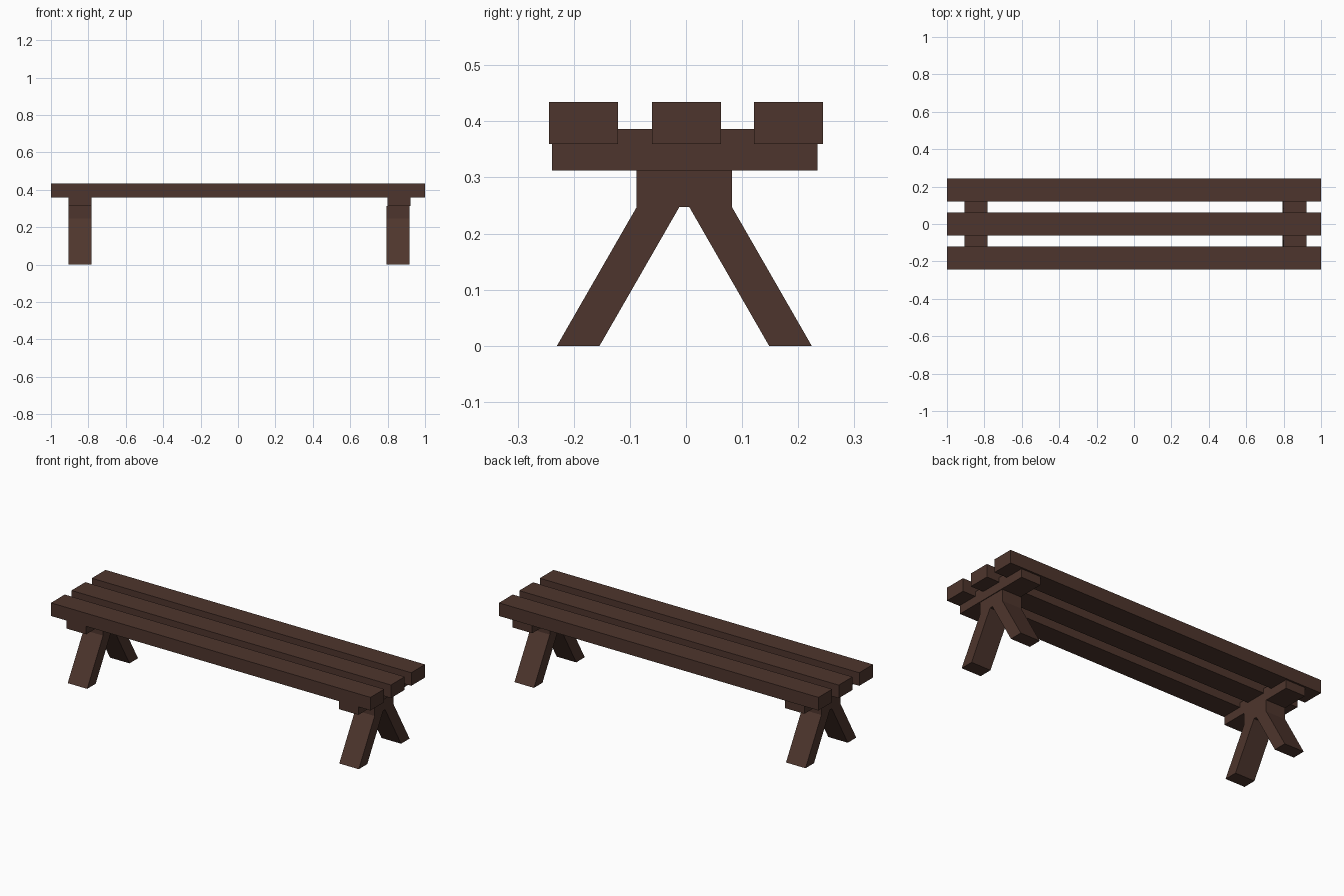
import bpy, bmesh

if "Cube" in bpy.data.objects:
    bpy.data.objects.remove(bpy.data.objects["Cube"])

wood = bpy.data.materials.new("dark_wood")
wood.diffuse_color = (0.076, 0.036, 0.026, 1)
wood.use_nodes = True
wood.node_tree.nodes["Principled BSDF"].inputs["Base Color"].default_value = wood.diffuse_color


def extrude_x(name, profile, x0, x1):
    """Extrude a closed (y, z) profile along x."""
    bm = bmesh.new()
    face = bm.faces.new([bm.verts.new((x0, y, z)) for y, z in profile])
    ext = bmesh.ops.extrude_face_region(bm, geom=[face])["geom"]
    moved = [v for v in ext if isinstance(v, bmesh.types.BMVert)]
    bmesh.ops.translate(bm, verts=moved, vec=(x1 - x0, 0, 0))
    bmesh.ops.recalc_face_normals(bm, faces=bm.faces)
    mesh = bpy.data.meshes.new(name)
    bm.to_mesh(mesh)
    bm.free()
    mesh.materials.append(wood)
    obj = bpy.data.objects.new(name, mesh)
    bpy.context.collection.objects.link(obj)
    return obj


def rect(y0, y1, z0, z1):
    return [(y0, z0), (y1, z0), (y1, z1), (y0, z1)]


# Three seat planks
for label, y in (("front", -0.1825), ("middle", 0.001), ("back", 0.1825)):
    extrude_x(f"{label}_seat_plank", rect(y - 0.0615, y + 0.0615, 0.36, 0.434), -1, 1)

# Splayed leg outline, mirrored about its centre line
half = [(0.009, 0.247), (0.151, 0.0), (0.227, 0.0), (0.085, 0.247), (0.085, 0.312)]
legs = [(y - 0.003, z) for y, z in half] + [(-y - 0.003, z) for y, z in reversed(half)]

# A cross beam notched into the planks and a leg pair at each end
for side, beam_x, leg_x in (("left", (-0.905, -0.783), (-0.905, -0.783)),
                            ("right", (0.799, 0.921), (0.795, 0.917))):
    extrude_x(f"{side}_cross_beam", rect(-0.239, 0.234, 0.312, 0.386), *beam_x)
    extrude_x(f"{side}_leg_pair", legs, *leg_x)
